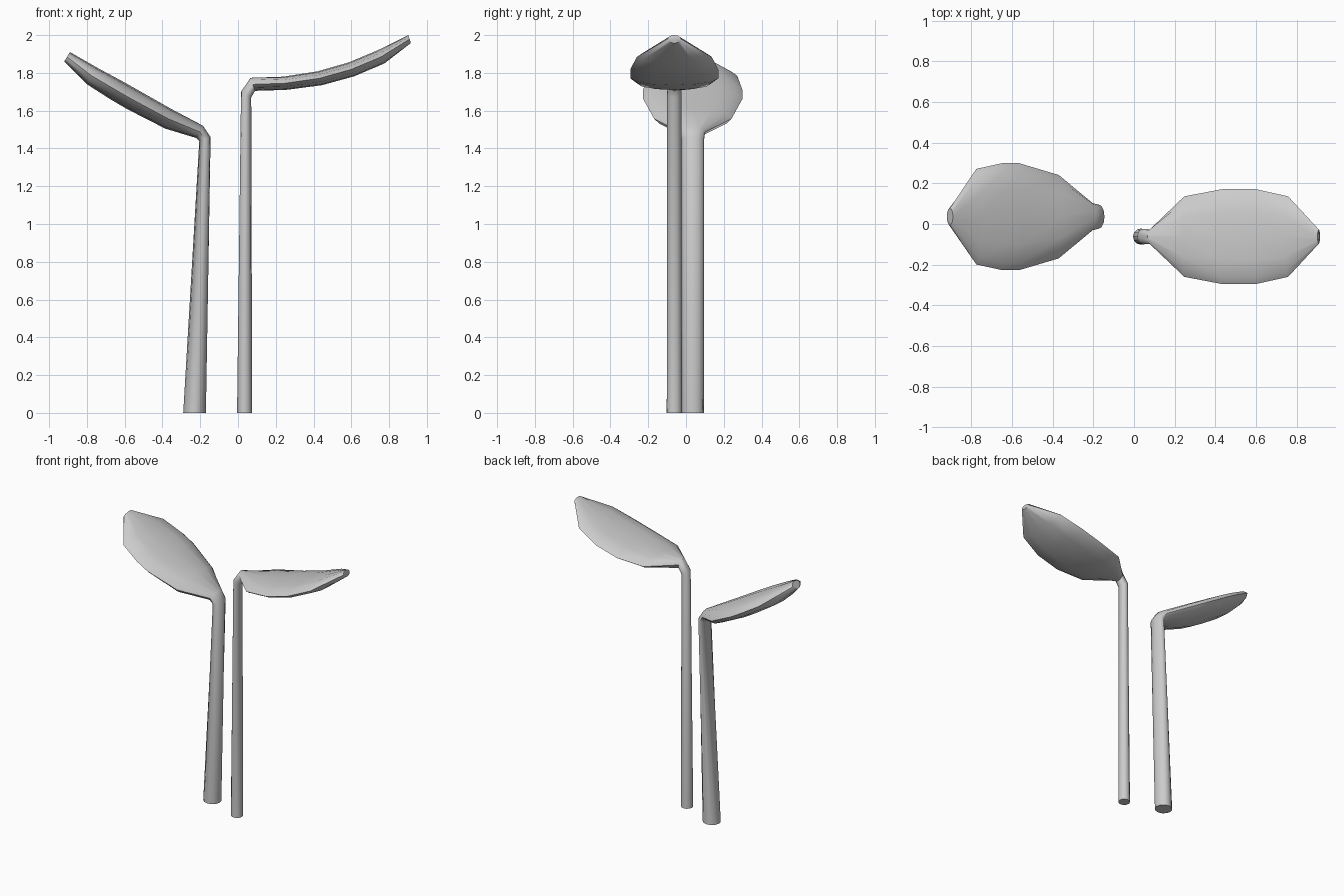
import bpy, bmesh, math
from mathutils import Vector

if "Cube" in bpy.data.objects:
    bpy.data.objects.remove(bpy.data.objects["Cube"])

SIDES = 12

def sprout(name, y, stations):
    """Sweep an oval along a stem and leaf.
    Each station: upper point (x, z), lower point (x, z), half-width in y."""
    bm = bmesh.new()
    rings = []
    for ux, uz, lx, lz, w in stations:
        c = Vector(((ux + lx) / 2, y, (uz + lz) / 2))
        t = Vector(((ux - lx) / 2, 0, (uz - lz) / 2))
        side = Vector((0, w, 0))
        ring = []
        for i in range(SIDES):
            a = 2 * math.pi * i / SIDES
            ring.append(bm.verts.new(c + side * math.cos(a) + t * math.sin(a)))
        rings.append(ring)
    for r0, r1 in zip(rings, rings[1:]):
        for i in range(SIDES):
            j = (i + 1) % SIDES
            bm.faces.new((r0[i], r0[j], r1[j], r1[i]))
    bm.faces.new(rings[0])
    bm.faces.new(rings[-1])
    bmesh.ops.recalc_face_normals(bm, faces=bm.faces)
    mesh = bpy.data.meshes.new(name)
    bm.to_mesh(mesh)
    bm.free()
    ob = bpy.data.objects.new(name, mesh)
    bpy.context.collection.objects.link(ob)
    bpy.ops.object.select_all(action='DESELECT')
    ob.select_set(True)
    bpy.context.view_layer.objects.active = ob
    bpy.ops.object.shade_smooth_by_angle(angle=math.radians(50))
    return ob

# Thick short stem with a broad leaf leaning left
sprout("left_stem_and_leaf", 0.036, [
    (-0.17, 0.0, -0.29, 0.0, 0.058),
    (-0.145, 1.46, -0.205, 1.44, 0.060),
    (-0.185, 1.52, -0.22, 1.455, 0.066),
    (-0.355, 1.61, -0.385, 1.505, 0.205),
    (-0.54, 1.715, -0.59, 1.61, 0.263),
    (-0.62, 1.76, -0.675, 1.66, 0.263),
    (-0.75, 1.83, -0.80, 1.74, 0.235),
    (-0.89, 1.91, -0.92, 1.86, 0.042),
])

# Thin tall stem with a curved leaf leaning right
sprout("right_stem_and_leaf", -0.062, [
    (-0.005, 0.0, 0.075, 0.0, 0.040),
    (0.016, 1.70, 0.070, 1.67, 0.038),
    (0.066, 1.774, 0.090, 1.705, 0.036),
    (0.24, 1.78, 0.255, 1.71, 0.198),
    (0.42, 1.808, 0.445, 1.735, 0.233),
    (0.585, 1.855, 0.615, 1.782, 0.233),
    (0.74, 1.92, 0.775, 1.85, 0.198),
    (0.902, 2.0, 0.915, 1.958, 0.035),
])
